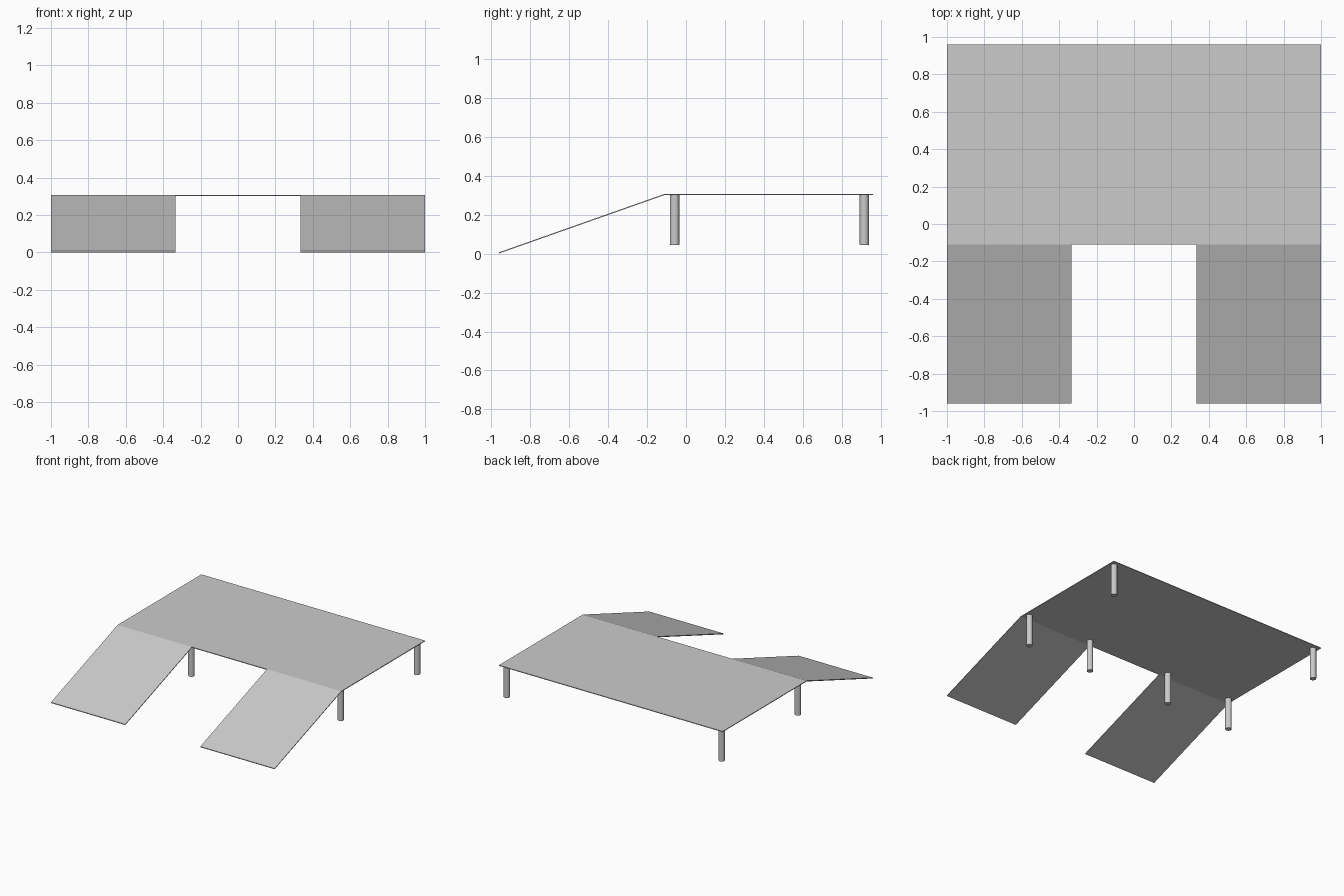
import bpy, bmesh

if "Cube" in bpy.data.objects:
    bpy.data.objects.remove(bpy.data.objects["Cube"])

THICK = 0.006
TOP = 0.306
FRONT, BEND, BACK = -0.96, -0.11, 0.96
NOTCH = 0.335


def make_object(name, bm):
    bmesh.ops.recalc_face_normals(bm, faces=bm.faces)
    mesh = bpy.data.meshes.new(name)
    bm.to_mesh(mesh)
    bm.free()
    obj = bpy.data.objects.new(name, mesh)
    bpy.context.collection.objects.link(obj)
    bpy.context.view_layer.objects.active = obj
    bpy.ops.object.select_all(action='DESELECT')
    obj.select_set(True)
    bpy.ops.object.shade_smooth_by_angle(angle=0.25)
    return obj


# Thin U-shaped sheet: flat deck with two ramps running down to the ground
bm = bmesh.new()
xs = [-1, -NOTCH, NOTCH, 1]
rows = [[bm.verts.new((x, y, z)) for x in xs]
        for y, z in ((FRONT, THICK), (BEND, TOP), (BACK, TOP))]
for r in range(2):
    for c in range(3):
        if (r, c) != (0, 1):
            bm.faces.new((rows[r][c], rows[r][c + 1],
                          rows[r + 1][c + 1], rows[r + 1][c]))
ext = bmesh.ops.extrude_face_region(bm, geom=bm.faces[:], use_keep_orig=True)
lower = [g for g in ext["geom"] if isinstance(g, bmesh.types.BMVert)]
bmesh.ops.translate(bm, verts=lower, vec=(0, 0, -THICK))
make_object("deck_with_ramps", bm)

# Round legs: four along the bend, two at the back corners
LEG_R, LEG_BOTTOM = 0.024, 0.044
LEG_TOP = TOP - THICK / 2
for label, x, y in (("front_outer", 0.96, -0.058),
                    ("front_inner", 0.376, -0.058),
                    ("back", 0.96, 0.915)):
    for side, s in (("left", -1), ("right", 1)):
        bm = bmesh.new()
        bmesh.ops.create_cone(bm, cap_ends=True, segments=24, radius1=LEG_R,
                              radius2=LEG_R, depth=LEG_TOP - LEG_BOTTOM)
        # softened foot edge
        foot = [e for e in bm.edges if all(v.co.z < 0 for v in e.verts)]
        bmesh.ops.bevel(bm, geom=foot, offset=0.003, segments=2,
                        profile=0.5, affect='EDGES')
        leg = make_object(f"{label}_leg_{side}", bm)
        leg.location = (s * x, y, (LEG_TOP + LEG_BOTTOM) / 2)
